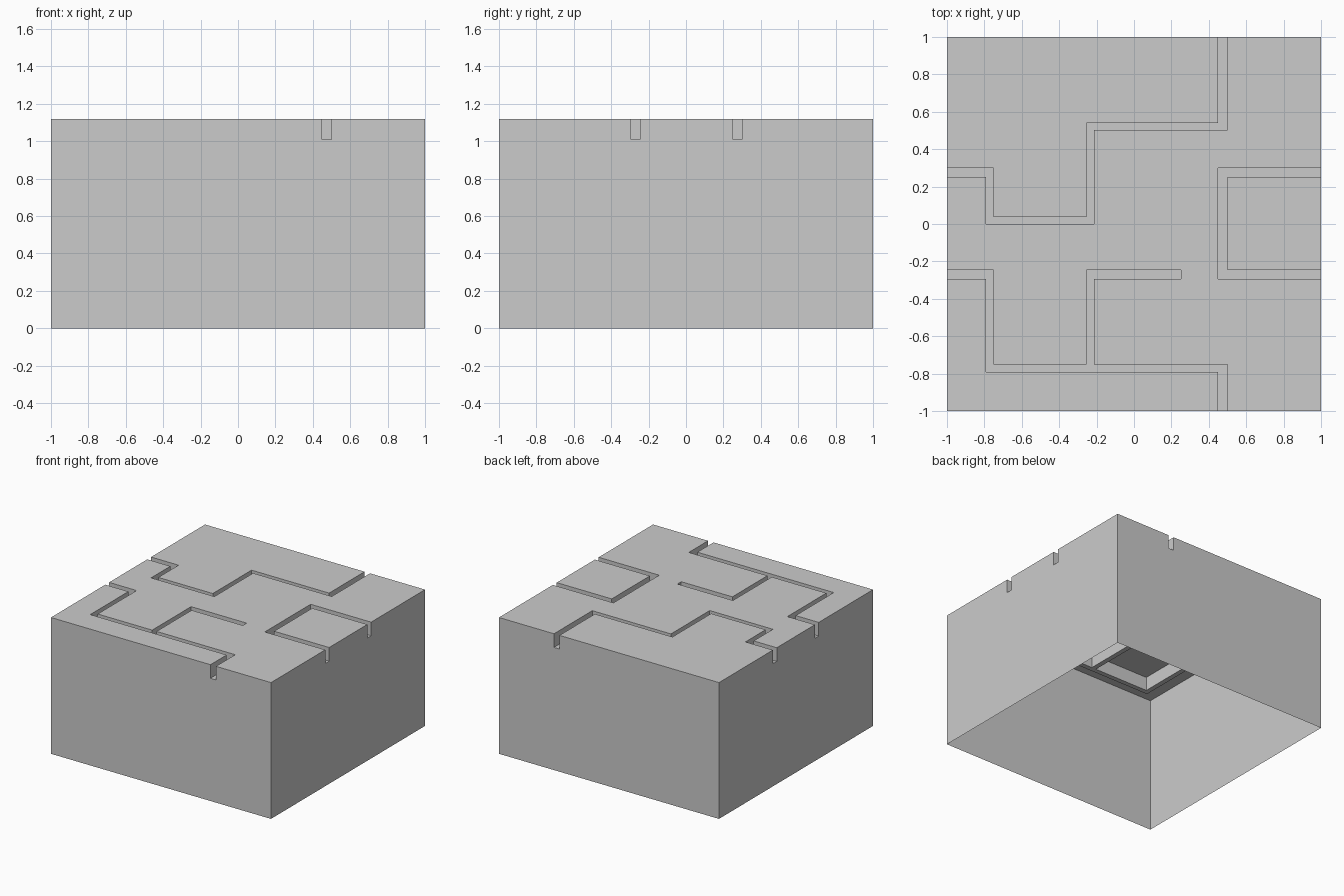
import bpy, bmesh, math

if "Cube" in bpy.data.objects:
    bpy.data.objects.remove(bpy.data.objects["Cube"])

TOP, FLOOR = 1.12, 1.008

# Groove strips as (x0, x1, y0, y1)
grooves = [
    # winding groove from the left side to the back
    (-1, -.75, .25, .30), (-.79, -.75, 0, .30), (-.79, -.215, 0, .037),
    (-.255, -.215, 0, .54), (-.255, .50, .503, .54), (.45, .50, .503, 1),
    # U-shaped groove on the right side
    (.45, 1, .25, .30), (.45, .50, -.295, .30), (.45, 1, -.295, -.245),
    # groove from the left side to the front, with a dead-end branch
    (-1, -.75, -.295, -.245), (-.79, -.75, -.79, -.245), (-.79, .50, -.79, -.75),
    (.45, .50, -1, -.75), (-.255, -.215, -.79, -.245), (-.255, .25, -.295, -.245),
]

xs = sorted({-1, 1} | {v for g in grooves for v in g[:2]})
ys = sorted({-1, 1} | {v for g in grooves for v in g[2:]})
nx, ny = len(xs) - 1, len(ys) - 1


def height(i, j):
    """Surface height of one grid cell; None outside the block."""
    if not (0 <= i < nx and 0 <= j < ny):
        return None
    x, y = (xs[i] + xs[i + 1]) / 2, (ys[j] + ys[j + 1]) / 2
    cut = any(a < x < b and c < y < d for a, b, c, d in grooves)
    return FLOOR if cut else TOP


bm = bmesh.new()


def quad(*pts):
    bm.faces.new([bm.verts.new(p) for p in pts])


def wall(p, q, z0, z1):
    quad((*p, z0), (*q, z0), (*q, z1), (*p, z1))


for i in range(nx):
    for j in range(ny):
        h = height(i, j)
        a, b = (xs[i], ys[j]), (xs[i + 1], ys[j])
        c, d = (xs[i + 1], ys[j + 1]), (xs[i], ys[j + 1])
        # top plate or groove floor
        quad(*[(*p, h) for p in (a, b, c, d)])
        # groove sides and outer walls (thin shell, open underneath)
        for p, q, di, dj in ((a, b, 0, -1), (b, c, 1, 0), (c, d, 0, 1), (d, a, -1, 0)):
            n = height(i + di, j + dj)
            if n is None:
                wall(p, q, 0, FLOOR)
            if h == TOP and n != TOP:
                wall(p, q, FLOOR, TOP)

# weld and merge flat areas
bmesh.ops.remove_doubles(bm, verts=bm.verts[:], dist=1e-4)
bmesh.ops.dissolve_limit(bm, angle_limit=math.radians(1),
                         verts=bm.verts[:], edges=bm.edges[:])
bmesh.ops.triangulate(bm, faces=[f for f in bm.faces if len(f.verts) > 4])

mesh = bpy.data.meshes.new("grooved_block")
bm.to_mesh(mesh)
bm.free()
bpy.context.collection.objects.link(bpy.data.objects.new("grooved_block", mesh))
